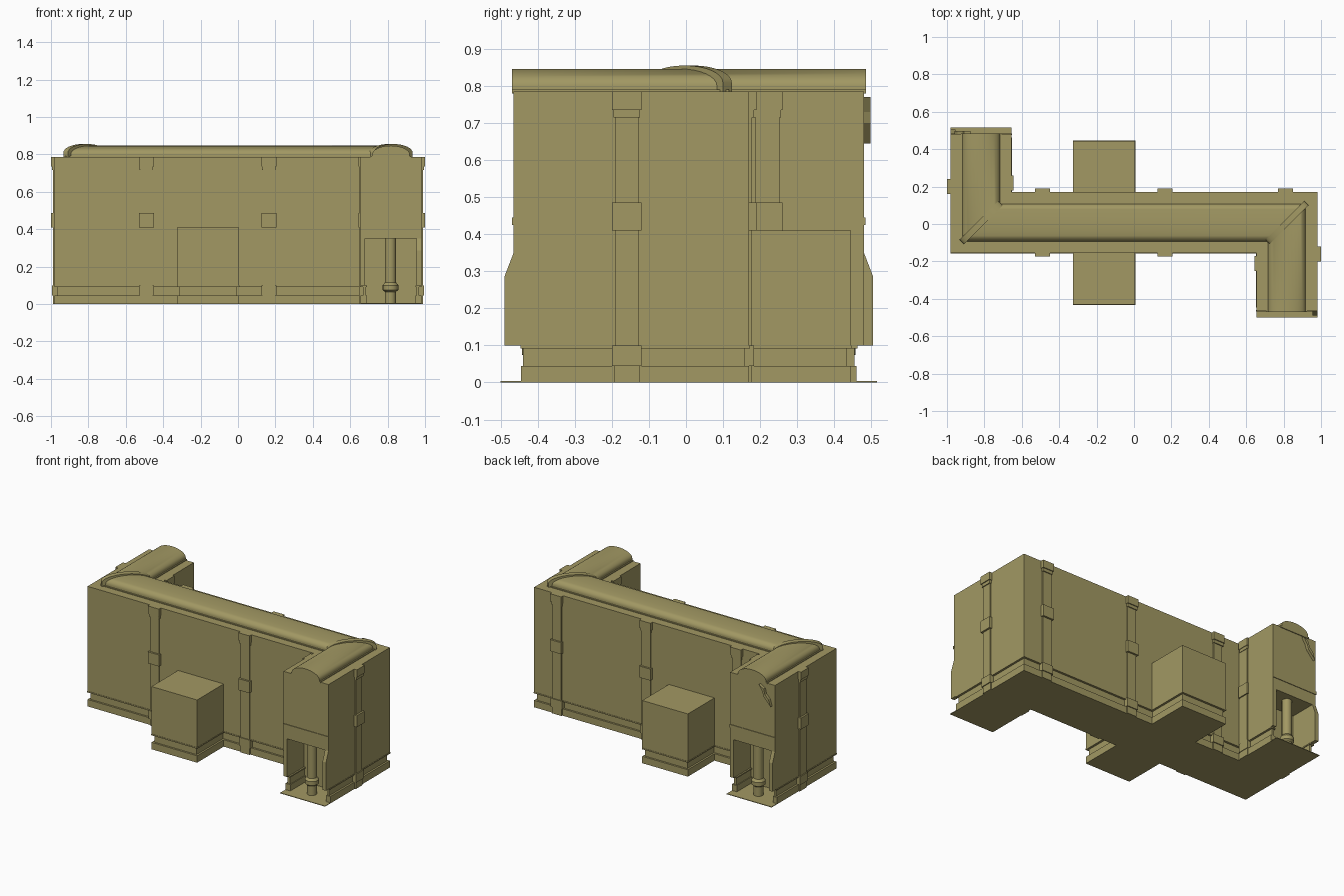
import bpy, bmesh, math
from mathutils import Matrix, Vector

if "Cube" in bpy.data.objects:
    bpy.data.objects.remove(bpy.data.objects["Cube"])

CY = 0.0075  # the plan is the same after a half turn about this centre line
TURN = Matrix.Translation((0, 2 * CY, 0)) @ Matrix.Rotation(math.pi, 4, 'Z')
SAME = Matrix.Identity(4)

paint = bpy.data.materials.new("khaki_paint")
paint.diffuse_color = (0.36, 0.315, 0.125, 1)
paint.use_nodes = True
paint.node_tree.nodes["Principled BSDF"].inputs["Base Color"].default_value = paint.diffuse_color


def finish(name, bm, smooth=False):
    bmesh.ops.recalc_face_normals(bm, faces=bm.faces)
    me = bpy.data.meshes.new(name)
    bm.to_mesh(me)
    bm.free()
    me.materials.append(paint)
    ob = bpy.data.objects.new(name, me)
    bpy.context.collection.objects.link(ob)
    if smooth:
        bpy.ops.object.select_all(action='DESELECT')
        ob.select_set(True)
        bpy.context.view_layer.objects.active = ob
        bpy.ops.object.shade_smooth_by_angle(angle=math.radians(35))
    return ob


def loft(bm, rings):
    """Skin equal closed rings and cap both ends."""
    rows = [[bm.verts.new(p) for p in ring] for ring in rings]
    n = len(rows[0])
    for a, b in zip(rows, rows[1:]):
        for i in range(n):
            j = (i + 1) % n
            bm.faces.new((a[i], a[j], b[j], b[i]))
    bm.faces.new(rows[0])
    bm.faces.new(rows[-1])


def add_box(bm, x0, x1, y0, y1, z0, z1, m=SAME):
    ring = [(x0, y0), (x1, y0), (x1, y1), (x0, y1)]
    loft(bm, [[m @ Vector((x, y, z)) for x, y in ring] for z in (z0, z1)])


def boxes(name, dims, m=SAME):
    bm = bmesh.new()
    for d in dims:
        add_box(bm, *d, m)
    return finish(name, bm)


def plan(d, end):
    """Z-shaped plan, inset by d, with arms reaching to y = end."""
    half = [(-.98 + d, -.155 + d), (.655 + d, -.155 + d), (.655 + d, end), (.98 - d, end)]
    return half + [(-x, 2 * CY - y) for x, y in half]


def plan_slab(name, d, end, z0, z1):
    bm = bmesh.new()
    loft(bm, [[Vector((x, y, z)) for x, y in plan(d, end)] for z in (z0, z1)])
    return finish(name, bm)


# Main walls and stepped base, up to the back of the end niches
NICHE = -.29
plan_slab("main_wall", 0, NICHE, .10, .785)
plan_slab("base_plinth", 0, NICHE, 0, .045)
plan_slab("base_band", .012, NICHE, .045, .092)
plan_slab("base_ledge", -.002, NICHE, .092, .10)
plan_slab("floor_plate", 0, -.50, 0, .004)

# Side blocks on the front and the back, with the same stepped base
for side, m in (("front", SAME), ("back", TURN)):
    xs = (-.325, .005) if side == "front" else (-.005, .325)
    y = -.43
    boxes(side + "_block", [
        (*xs, y, -.1, .10, .41),
        (*xs, y, -.1, 0, .045),
        (xs[0] + .012, xs[1] - .012, y + .012, -.1, .045, .092),
        (xs[0] - .002, xs[1] + .002, y - .002, -.1, .092, .10)], m)

# Arm ends: hanging front over an open niche with a column
for side, m in (("front", SAME), ("back", TURN)):
    boxes(side + "_end_panel", [(.655, .98, -.465, NICHE, .35, .785),
                                (.653, .982, -.469, -.46, .425, .445)], m)
    boxes(side + "_inner_niche_wall", [(.655, .68, -.465, NICHE, .10, .35),
                                       (.655, .69, -.445, NICHE, 0, .045),
                                       (.667, .685, -.44, NICHE, .045, .092),
                                       (.653, .69, -.447, NICHE, .092, .10)], m)
    boxes(side + "_outer_niche_base", [(.95, .98, -.445, NICHE, 0, .045),
                                       (.955, .968, -.44, NICHE, .045, .092),
                                       (.95, .982, -.447, NICHE, .092, .10)], m)
    # outer side wall with a projecting foot
    bm = bmesh.new()
    prof = [(NICHE, .10), (-.49, .10), (-.49, .285), (-.465, .35), (NICHE, .35)]
    loft(bm, [[m @ Vector((x, y, z)) for y, z in prof] for x in (.955, .98)])
    finish(side + "_outer_niche_wall", bm)
    # round column with a flared foot
    bm = bmesh.new()
    rings = [(0, .03), (.065, .03), (.075, .042), (.10, .042), (.115, .03), (.352, .03)]
    loft(bm, [[m @ Vector((.815 + r * math.cos(a * math.pi / 8),
                           -.40 + r * math.sin(a * math.pi / 8), z)) for a in range(16)]
              for z, r in rings])
    finish(side + "_niche_column", bm, True)

# Rounded roof ridge, mitred at both corners
arc = [(-.1 * math.cos(i * math.pi / 16), .80 + .046 * math.sin(i * math.pi / 16))
       for i in range(17)]
profile = [(-.1, .78)] + arc + [(.1, .78)]
AX = .8175
bm = bmesh.new()
stations = [((-AX, .485), (1, 0)), ((-AX, CY), (1, 1)), ((AX, CY), (1, 1)), ((AX, -.47), (1, 0))]
loft(bm, [[Vector((px + u * dx, py + u * dy, z)) for u, z in profile]
          for (px, py), (dx, dy) in stations])
finish("roof_ridge", bm, True)

# Raised arched ribs over the mitre seams
for side, s in (("left", -1), ("right", 1)):
    bm = bmesh.new()
    rings = []
    for w in (-.012, .012):
        rings.append([Vector((s * AX + u * 1.04 + w, CY + u * 1.04 - w, z + (.009 if z > .79 else 0)))
                      for u, z in profile])
    loft(bm, rings)
    finish(side + "_roof_rib", bm, True)

# Narrow ledge strips beside the ridge
bm = bmesh.new()
strip = [(-.108, .78), (-.108, .79), (.108, .79), (.108, .78)]
loft(bm, [[Vector((px + u * dx, py + u * dy, z)) for u, z in strip]
          for (px, py), (dx, dy) in stations])
finish("roof_ledge", bm)

# Vertical straps with a cap, a clasp and base clips; local -y faces outward
strap = [(-.032, .032, -.008, .01, .10, .75),
         (-.04, .04, -.02, .01, .735, .785),
         (-.036, .036, -.014, .01, .715, .735),
         (-.04, .04, -.02, .01, .41, .485),
         (-.04, .04, -.014, .03, .045, .10),
         (-.034, .034, -.008, .01, 0, .045)]
spots = [(-.49, -.155, 0), (.165, -.155, 0),
         (-.49, .17, 180), (.165, .17, 180), (.81, .17, 180),
         (.98, -.16, 90), (-.98, .20, -90),
         (.655, -.21, -90), (-.655, .22, 90)]
for i, (x, y, deg) in enumerate(spots):
    thin = .6 if abs(x) == .655 else 1
    m = (Matrix.Translation((x, y, 0)) @ Matrix.Rotation(math.radians(deg), 4, 'Z')
         @ Matrix.Diagonal((1, thin, 1, 1)))
    boxes("wall_strap_%d" % (i + 1), strap, m)

# Small torn bracket on the back arm end
bm = bmesh.new()
jag = [(-.875, .77), (-.90, .73), (-.91, .70), (-.96, .645), (-.945, .69), (-.92, .715), (-.91, .75)]
loft(bm, [[Vector((x, y, z)) for x, z in jag] for y in (.475, .498)])
finish("torn_bracket", bm)
